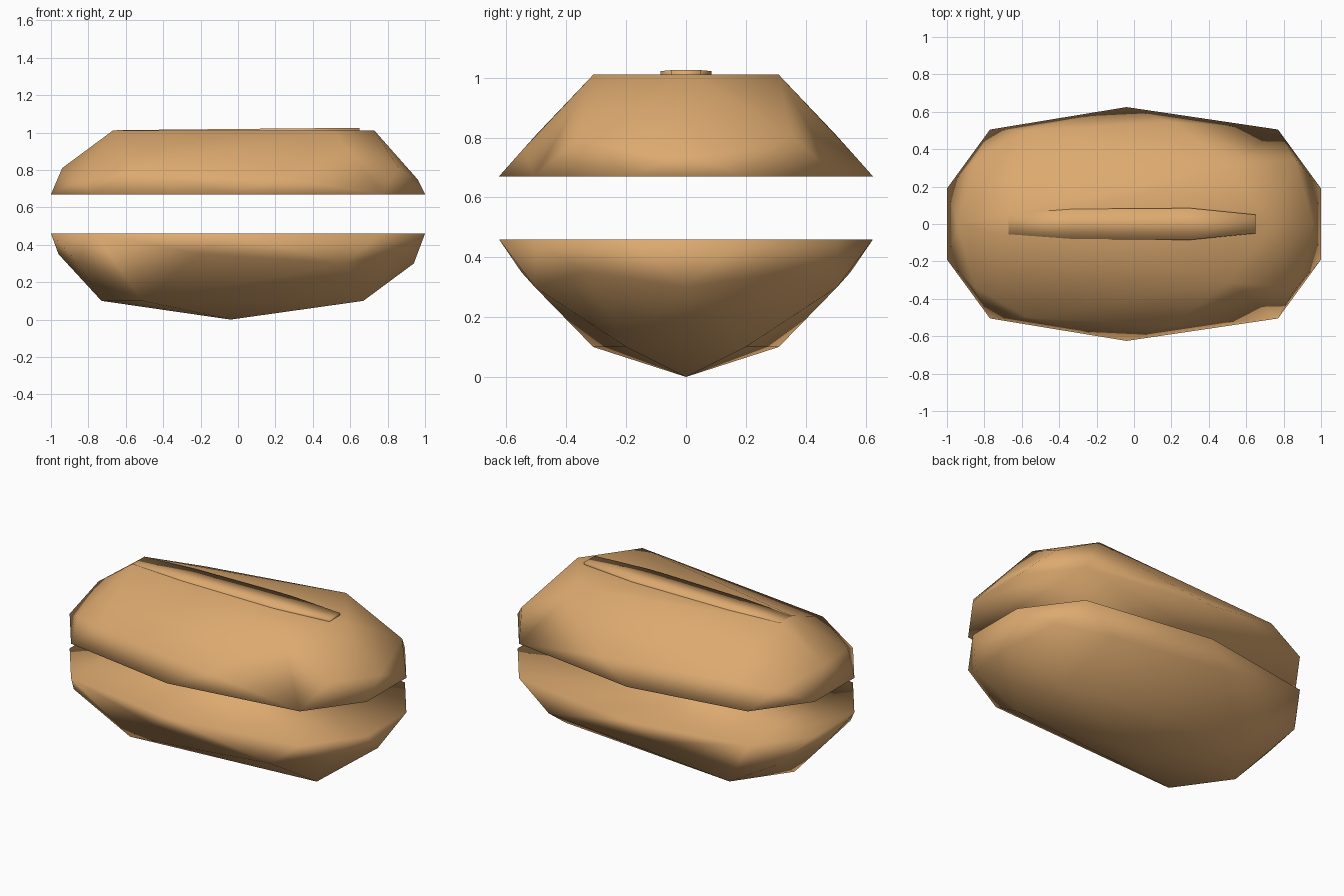
import bpy, bmesh

if "Cube" in bpy.data.objects:
    bpy.data.objects.remove(bpy.data.objects["Cube"])

mat = bpy.data.materials.new("toasted_bread")
mat.diffuse_color = (0.72, 0.40, 0.16, 1)
mat.use_nodes = True
mat.node_tree.nodes["Principled BSDF"].inputs["Base Color"].default_value = mat.diffuse_color


def mirrored(points):
    """Add the y-mirrored twin of every off-centre point."""
    out = []
    for x, y, z in points:
        out.append((x, y, z))
        if y:
            out.append((x, -y, z))
    return out


def hull(name, points):
    """Closed faceted solid around the points, shaded smooth."""
    bm = bmesh.new()
    for p in mirrored(points):
        bm.verts.new(p)
    bmesh.ops.convex_hull(bm, input=bm.verts[:])
    bmesh.ops.delete(bm, geom=[v for v in bm.verts if not v.link_faces], context='VERTS')
    bmesh.ops.recalc_face_normals(bm, faces=bm.faces[:])
    for f in bm.faces:
        f.smooth = True
    me = bpy.data.meshes.new(name)
    bm.to_mesh(me)
    bm.free()
    me.materials.append(mat)
    ob = bpy.data.objects.new(name, me)
    bpy.context.collection.objects.link(ob)
    return ob


def rim(z):
    """Ten-sided cut face shared by both halves."""
    return [(-1, .19, z), (-.77, .505, z), (-.04, .625, z), (.77, .505, z), (1, .19, z)]


# Lower half: rim, two middle rings, pointed underside
hull("bottom_bun", rim(.46) + [
    (-.96, 0, .35), (-.2, .55, .35), (.85, .34, .35),
    (.94, 0, .30), (.57, .505, .30), (-.86, .35, .31),
    (-.73, 0, .10), (-.51, .31, .10), (.67, .2, .10),
    (-.04, 0, 0)])

# Upper half: the same form turned over, with a flattened crown
hull("top_bun", rim(.67) + [
    (.96, 0, .75), (.2, .545, .76), (-.85, .34, .75),
    (-.94, 0, .81), (-.57, .5, .81), (.86, .35, .81),
    (.73, 0, 1.01), (.51, .31, 1.01), (-.67, .06, 1.01)])

# Shallow raised strip along the crown
hull("crown_ridge", [
    (x, y, z) for x, y, zt in
    [(-.67, .055, 1.012), (-.33, .08, 1.016), (.3, .085, 1.022), (.65, .05, 1.025)]
    for z in (.99, zt)])
